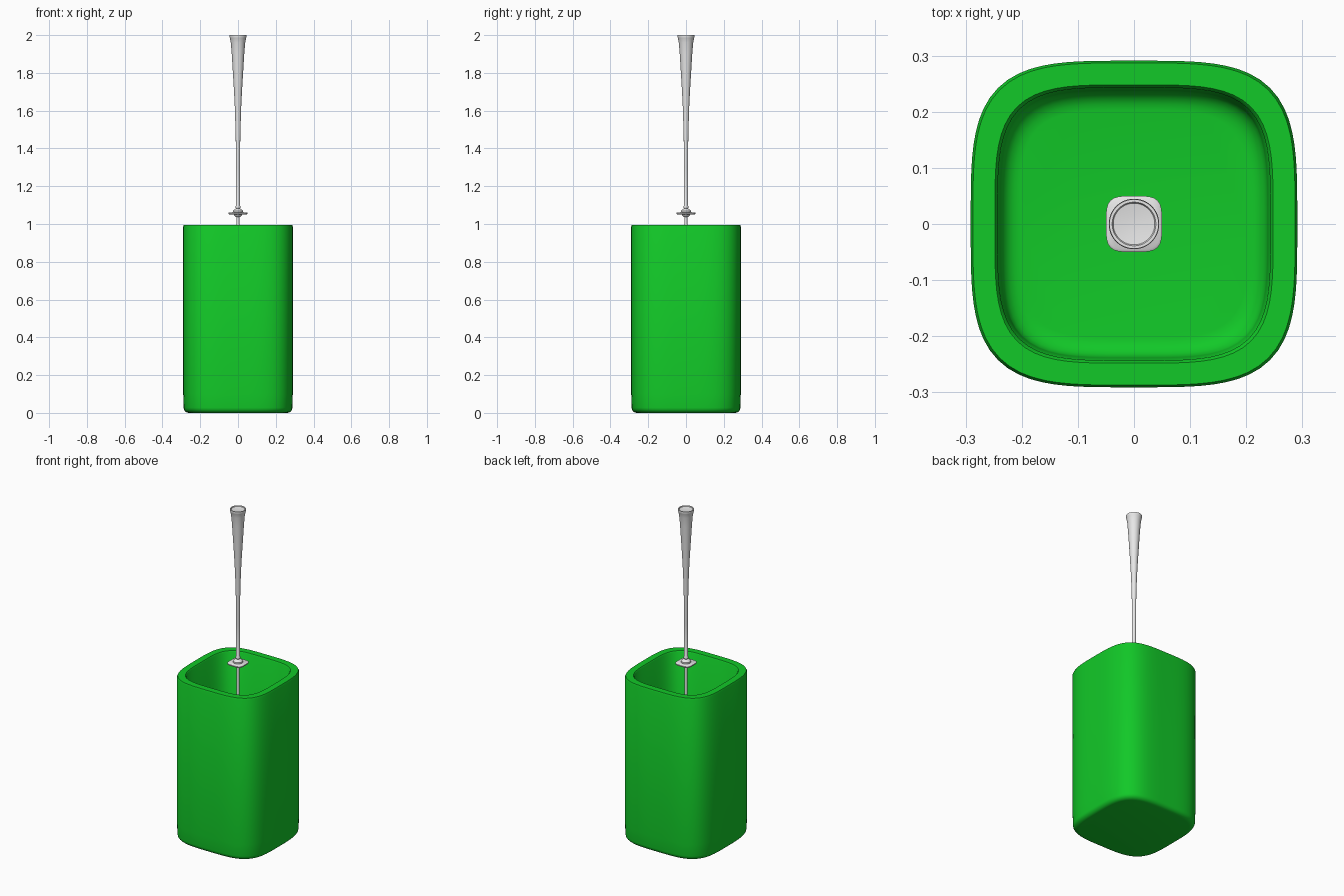
import bpy
import bmesh
from math import sin, cos, pi, radians

cube = bpy.data.objects.get("Cube")
if cube:
    bpy.data.objects.remove(cube)


def make_material(name, colour, roughness):
    mat = bpy.data.materials.new(name)
    mat.use_nodes = True
    mat.diffuse_color = colour
    bsdf = mat.node_tree.nodes["Principled BSDF"]
    bsdf.inputs["Base Color"].default_value = colour
    bsdf.inputs["Roughness"].default_value = roughness
    return mat


green = make_material("green plastic", (0.006, 0.58, 0.021, 1), 0.5)
grey = make_material("pale grey", (0.8, 0.8, 0.8, 1), 0.4)


def outline(half, power, sides):
    """Rounded outline: power 2 is a circle, higher powers approach a square."""
    points = []
    for i in range(sides):
        a = 2 * pi * i / sides
        c, s = cos(a), sin(a)
        r = half / (abs(c) ** power + abs(s) ** power) ** (1 / power)
        points.append((r * c, r * s))
    return points


def loft(name, rings, mat, sides=48):
    """Skin a stack of (half width, height, power) rings and cap both ends."""
    bm = bmesh.new()
    loops = [[bm.verts.new((x, y, z)) for x, y in outline(half, power, sides)]
             for half, z, power in rings]
    for low, high in zip(loops, loops[1:]):
        for i in range(sides):
            j = (i + 1) % sides
            bm.faces.new((low[i], low[j], high[j], high[i]))
    bm.faces.new(loops[0][::-1])
    bm.faces.new(loops[-1])
    bmesh.ops.recalc_face_normals(bm, faces=bm.faces)
    mesh = bpy.data.meshes.new(name)
    bm.to_mesh(mesh)
    bm.free()
    mesh.materials.append(mat)
    obj = bpy.data.objects.new(name, mesh)
    bpy.context.collection.objects.link(obj)
    bpy.ops.object.select_all(action='DESELECT')
    obj.select_set(True)
    bpy.context.view_layer.objects.active = obj
    bpy.ops.object.shade_smooth_by_angle(angle=radians(40))
    return obj


def fillet(half, z, radius, power, steps=5):
    """Quarter-round rings from a flat floor up into a wall."""
    arc = [pi / 2 * k / steps for k in range(steps + 1)]
    return [(half - radius + radius * sin(a), z + radius - radius * cos(a), power)
            for a in arc]


# Hollow container: outer wall upwards, flat rim, inner wall down to the floor
outer = fillet(0.288, 0, 0.028, 3.8)
rim = [(0.29, 0.1, 3.8), (0.291, 0.985, 3.8), (0.287, 0.995, 3.8),
       (0.248, 0.995, 4), (0.243, 0.988, 4)]
inner = fillet(0.238, 0.05, 0.035, 4)[::-1]
loft("container", outer + rim + inner, green, sides=96)

# Thin rod running from the floor to the handle
loft("rod", [(r, z, 2) for r, z in ((0.008, 0.05), (0.008, 1.1))], grey, 24)

# Rounded square guard plate with a boss on either side
loft("guard_plate", [(0.046, 1.05, 4), (0.05, 1.053, 4),
                     (0.05, 1.059, 4), (0.046, 1.062, 4)], grey)
loft("guard_boss", [(r, z, 2) for r, z in (
    (0.01, 1.036), (0.018, 1.042), (0.022, 1.05), (0.028, 1.062),
    (0.027, 1.07), (0.018, 1.077), (0.011, 1.082))], grey)

# Flared handle with a collar at the foot and a shallow dished top
loft("handle", [(r, z, 2) for r, z in (
    (0.009, 1.08), (0.013, 1.086), (0.013, 1.094), (0.010, 1.1),
    (0.011, 1.3), (0.012, 1.45), (0.016, 1.6), (0.021, 1.7), (0.027, 1.8),
    (0.033, 1.9), (0.038, 1.96), (0.043, 1.985), (0.045, 1.99),
    (0.044, 2.0), (0.039, 2.0), (0.037, 1.996), (0.015, 1.993))], grey)
